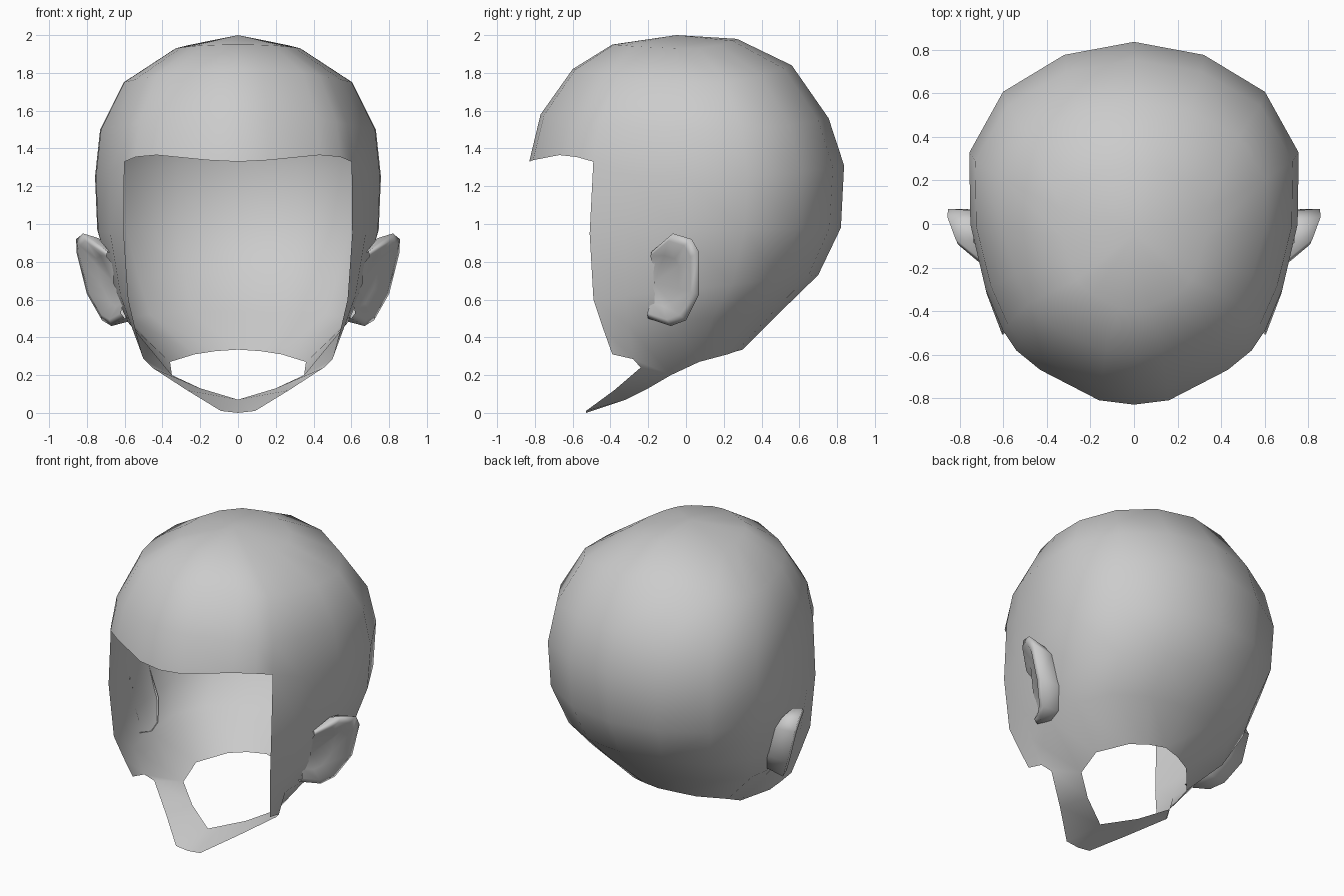
import bpy, bmesh
from mathutils import Vector

if "Cube" in bpy.data.objects:
    bpy.data.objects.remove(bpy.data.objects["Cube"])

# Half outline of the skull seen from above, front centre to back centre
OUTLINE = [(0, -.83), (.16, -.81), (.43, -.67), (.54, -.58), (.60, -.49), (.68, -.3),
           (.75, 0), (.755, .33), (.60, .61), (.32, .78), (0, .84)]
EDGE = 4  # outline index where the face opening begins


def finish(bm, name):
    """Mirror the half mesh across x = 0 and shade it smooth."""
    bmesh.ops.recalc_face_normals(bm, faces=bm.faces)
    me = bpy.data.meshes.new(name)
    bm.to_mesh(me)
    bm.free()
    for p in me.polygons:
        p.use_smooth = True
    ob = bpy.data.objects.new(name, me)
    bpy.context.collection.objects.link(ob)
    mod = ob.modifiers.new("mirror", 'MIRROR')
    mod.use_clip = True
    mod.merge_threshold = 0.001
    return ob


def bridge(bm, a, b):
    for i in range(len(a) - 1):
        bm.faces.new((a[i], a[i + 1], b[i + 1], b[i]))


def fan(bm, row, tip):
    for i in range(len(row) - 1):
        bm.faces.new((row[i], row[i + 1], tip))


def dome_row(yf, zf, w, zs, yb, zb):
    """Full row: front y/z, side width/z, back y/z."""
    pts = []
    for x, y in OUTLINE:
        t = (y + .83) / 1.67
        u = (x / .755) ** 2
        z = zf + (zb - zf) * t
        pts.append((x * w / .755, yf + (yb - yf) * t, z + (zs - z) * u))
    return pts


def side_row(xe, ye, ze, w, yb, zb):
    """Row that starts at the face opening: opening edge, width, back."""
    pts = []
    for i, (x, y) in enumerate(OUTLINE[EDGE:]):
        t = (y + .49) / 1.33
        px = xe + (w - xe) * (x - .6) / .155 if i < 4 else x * w / .755
        pts.append((px, ye + (yb - ye) * t, ze + (zb - ze) * t))
    return pts


# Skull shell: dome
bm = bmesh.new()
add = lambda pts: [bm.verts.new(p) for p in pts]
brow = dome_row(-.83, 1.33, .757, 1.25, .837, 1.31)
for i, z in enumerate((1.33, 1.338, 1.365, 1.355, 1.33)):
    brow[i] = (brow[i][0], brow[i][1], z)
dome = [add(r) for r in (dome_row(-.39, 1.95, .33, 1.93, .27, 1.98),
                         dome_row(-.60, 1.82, .605, 1.75, .56, 1.84),
                         dome_row(-.77, 1.58, .73, 1.50, .755, 1.56),
                         brow)]
fan(bm, dome[0], bm.verts.new((0, -.05, 2)))
for a, b in zip(dome, dome[1:]):
    bridge(bm, a, b)

# Skull shell: sides and back down to the neck hole
neck = [(.51, -.39, .31), (.50, -.28, .285), (.35, -.08, .20), (.36, .07, .27),
        (.23, .22, .31), (.12, .27, .327), (0, .30, .335)]
rows = [dome[-1][EDGE:]] + [add(r) for r in (
    side_row(.605, -.51, .95, .745, .82, .98),
    side_row(.58, -.49, .60, .66, .70, .73),
    side_row(.545, -.44, .45, .585, .50, .535),
    neck)]
for a, b in zip(rows, rows[1:]):
    bridge(bm, a, b)

# Chin strap
outer = add([(.455, -.24, .24), (.27, -.38, .12), (.09, -.53, .01)])
inner = [rows[-1][2]] + add([(.20, -.20, .13), (0, -.32, .07)])
bm.faces.new((rows[-1][1], outer[0], inner[0]))
bridge(bm, outer, inner)
bm.faces.new((outer[2], bm.verts.new((0, -.53, 0)), inner[2]))
finish(bm, "head_shell")

# Ears: back wall, rim and hollow bowl
rim = [Vector(p) for p in ((.69, -.18, .855), (.82, -.07, .95), (.857, .03, .92), (.855, .07, .85),
                           (.80, .07, .63), (.72, 0, .49), (.67, -.08, .46), (.60, -.20, .50))]
centre = Vector((.66, -.17, .69))
bm = bmesh.new()
base = []
for p in rim:
    head_x = .60 + (p.z - .47) * .33
    base.append((min(head_x, p.x) - .02, p.y - .01, .7 + (p.z - .7) * .9))
lip = [p.lerp(centre, .15) + Vector((.012, -.01, 0)) for p in rim]
bowl = [p.lerp(centre, .45) + Vector((-.02, 0, 0)) for p in rim]
loops = [[bm.verts.new(p) for p in r] for r in (base, rim, lip, bowl)]
for a, b in zip(loops, loops[1:]):
    bridge(bm, a, b)
fan(bm, loops[-1], bm.verts.new(centre))
finish(bm, "ears")
